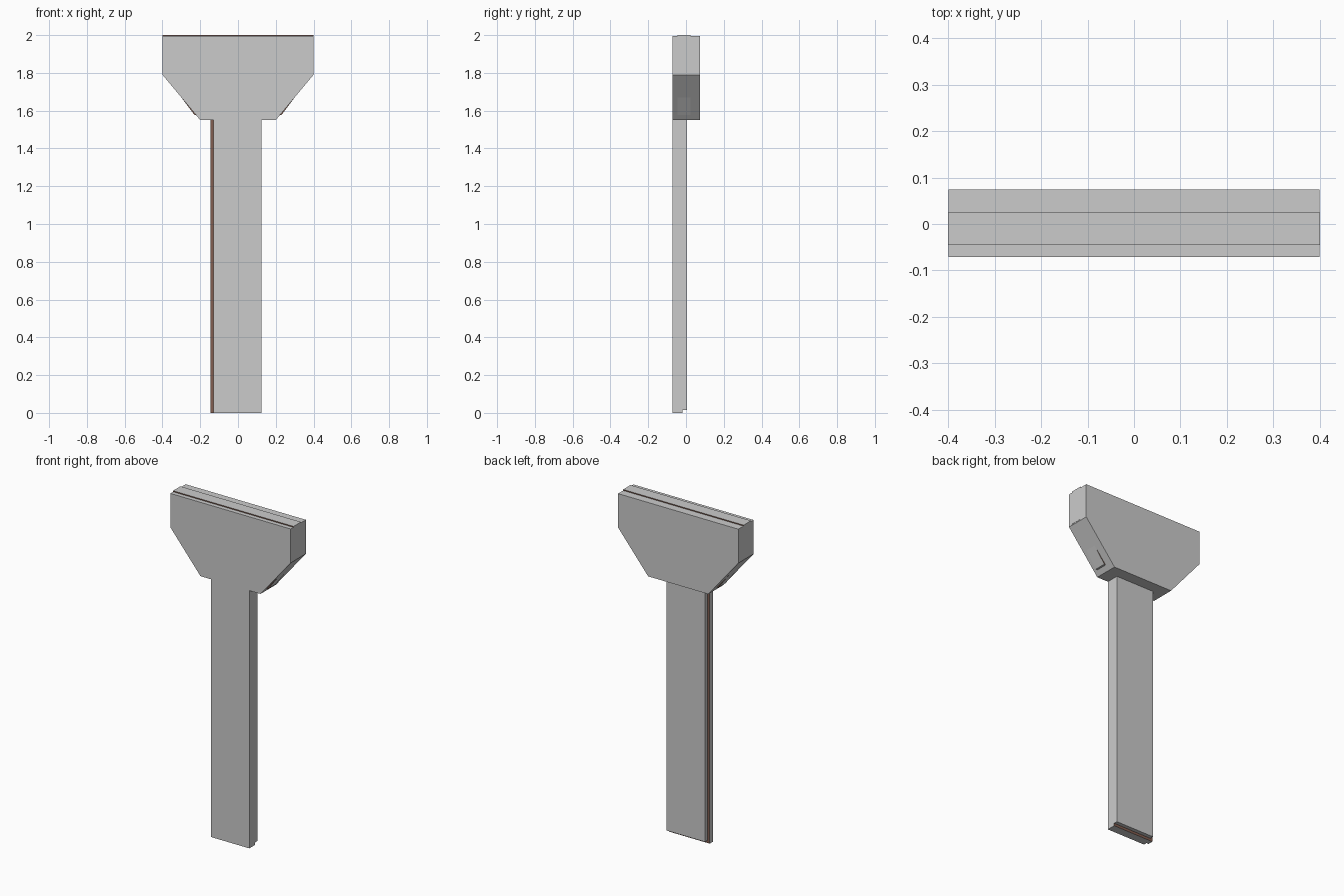
import bpy, bmesh

if "Cube" in bpy.data.objects:
    bpy.data.objects.remove(bpy.data.objects["Cube"])

brown = bpy.data.materials.new("brown_edge")
brown.diffuse_color = (0.22, 0.11, 0.08, 1)
brown.use_nodes = True
brown.node_tree.nodes["Principled BSDF"].inputs["Base Color"].default_value = brown.diffuse_color
grey = bpy.data.materials.new("grey")
grey.diffuse_color = (0.6, 0.6, 0.6, 1)
grey.use_nodes = True
grey.node_tree.nodes["Principled BSDF"].inputs["Base Color"].default_value = grey.diffuse_color


def prism(name, profile, y0, y1, brown_sides=False):
    """Extrude an x/z profile from y0 to y1; optionally colour the y-facing walls."""
    bm = bmesh.new()
    face = bm.faces.new([bm.verts.new((x, y0, z)) for x, z in profile])
    ext = bmesh.ops.extrude_face_region(bm, geom=[face])
    verts = [v for v in ext["geom"] if isinstance(v, bmesh.types.BMVert)]
    bmesh.ops.translate(bm, verts=verts, vec=(0, y1 - y0, 0))
    bmesh.ops.recalc_face_normals(bm, faces=bm.faces)
    mesh = bpy.data.meshes.new(name)
    if brown_sides:
        mesh.materials.append(grey)
        mesh.materials.append(brown)
        for f in bm.faces:
            f.material_index = int(abs(f.normal.y) > 0.9)
    bm.to_mesh(mesh)
    bm.free()
    obj = bpy.data.objects.new(name, mesh)
    bpy.context.collection.objects.link(obj)
    return obj


def mirrored(half):
    return half + [(-x, z) for x, z in reversed(half)]


def rect(x0, x1, z0, z1):
    return [(x0, z0), (x1, z0), (x1, z1), (x0, z1)]


# Tapered head
prism("head", mirrored([(0.4, 1.994), (0.4, 1.79), (0.2, 1.55)]), -0.071, 0.074)

# Core inside the head, standing slightly proud of the top, ends and slopes
prism("head_core", mirrored([(0.401, 2.0), (0.401, 1.796), (0.39, 1.79),
                             (0.231, 1.578), (0.2, 1.572)]),
      -0.045, 0.025, True)

# Layered handle: front panel, proud middle strip, shorter back panel
prism("handle_front", rect(-0.13, 0.125, 0, 1.56), -0.071, -0.05)
prism("handle_core", rect(-0.145, 0.125, 0, 1.56), -0.05, -0.018, True)
prism("handle_back", rect(-0.13, 0.125, 0.015, 1.56), -0.018, 0.005)
